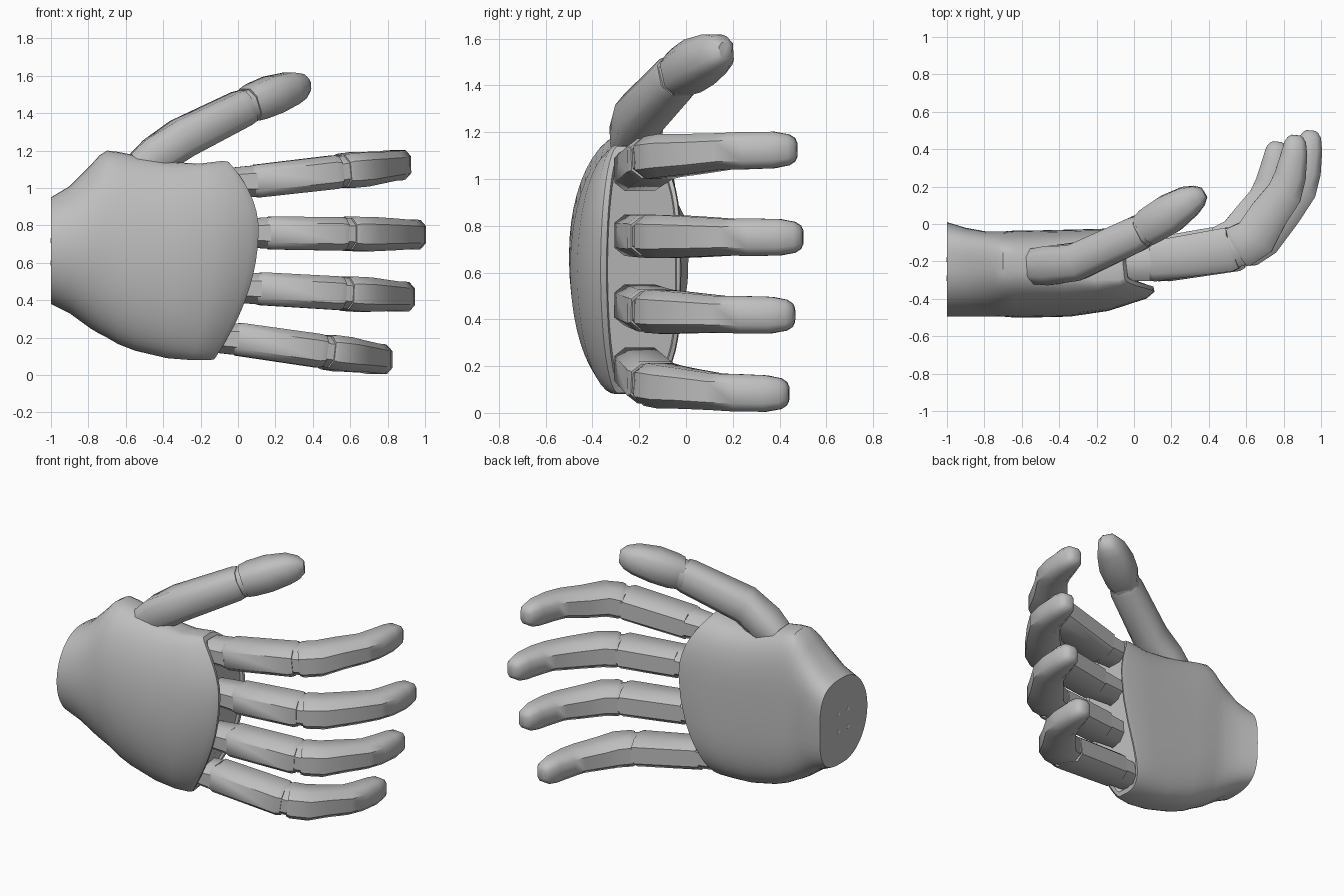
import bpy, bmesh, math
from mathutils import Vector

if "Cube" in bpy.data.objects:
    bpy.data.objects.remove(bpy.data.objects["Cube"])


def material(name, value):
    m = bpy.data.materials.new(name)
    m.use_nodes = True
    col = (value, value, value, 1)
    m.diffuse_color = col
    m.node_tree.nodes["Principled BSDF"].inputs["Base Color"].default_value = col
    return m


GREY = material("grey plastic", 0.52)
PALE = material("pale grey", 0.8)


def loft(name, rings, angle=35, mat=GREY):
    """Skin a list of point rings and cap both ends."""
    bm = bmesh.new()
    rows = [[bm.verts.new(p) for p in r] for r in rings]
    n = len(rows[0])
    for a, b in zip(rows, rows[1:]):
        for i in range(n):
            j = (i + 1) % n
            bm.faces.new((a[i], a[j], b[j], b[i]))
    bm.faces.new(rows[0])
    bm.faces.new(rows[-1])
    bmesh.ops.recalc_face_normals(bm, faces=bm.faces)
    me = bpy.data.meshes.new(name)
    bm.to_mesh(me)
    bm.free()
    me.materials.append(mat)
    ob = bpy.data.objects.new(name, me)
    bpy.context.collection.objects.link(ob)
    bpy.ops.object.select_all(action="DESELECT")
    ob.select_set(True)
    bpy.context.view_layer.objects.active = ob
    bpy.ops.object.shade_smooth_by_angle(angle=math.radians(angle))
    return ob


def palm_ring(x, zlo, zhi, yf, yb, ys, bulge, n=48):
    """Rounded back of the hand (front), flatter palm side (back)."""
    pts = []
    for i in range(n):
        t = 2 * math.pi * i / n
        c, s = math.cos(t), math.sin(t)
        e = 1.0 if c < 0 else 0.62
        z = (zlo + zhi) / 2 + (zhi - zlo) / 2 * math.copysign(abs(s) ** e, s)
        y = ys + (abs(c) ** e) * ((yf if c < 0 else yb) - ys)
        arc = 1 - ((z - 0.78) / (0.44 if z > 0.78 else 0.7)) ** 2
        back = max(0, (y - ys) / (yb - ys)) if c > 0 else 0
        pts.append((x + bulge * (arc - 0.15 * back), y, z))
    return pts


# Palm shell from the wrist to the knuckle rim, with a shallow recessed end
sections = [
    (-1.0, .38, .95, -.495, .01, -.24, 0),
    (-.9, .33, 1.01, -.495, -.02, -.24, 0),
    (-.79, .25, 1.12, -.495, -.04, -.24, 0),
    (-.74, .22, 1.175, -.495, -.04, -.24, 0),
    (-.7, .2, 1.2, -.495, -.04, -.24, 0),
    (-.64, .165, 1.193, -.5, -.035, -.25, 0),
    (-.55, .13, 1.175, -.5, -.035, -.26, 0),
    (-.38, .09, 1.14, -.495, -.03, -.28, .04),
    (-.25, .08, 1.13, -.465, -.025, -.3, .12),
    (-.15, .08, 1.145, -.4, -.02, -.3, .22),
    (-.13, .085, 1.14, -.365, -.025, -.29, .24),
    (-.135, .11, 1.115, -.34, -.04, -.28, .24),
    (-.15, .12, 1.105, -.335, -.045, -.27, .235),
]
loft("palm", [palm_ring(*s) for s in sections])

# Screw dots on the wrist disc
for dy in (-.05, .05):
    for dz in (-.06, .06):
        rings = [[(x, -.24 + dy + .014 * math.cos(k * math.pi / 5),
                   .66 + dz + .014 * math.sin(k * math.pi / 5)) for k in range(10)]
                 for x in (-.999, -1.002)]
        loft("wrist_screw", rings, mat=PALE)


def tube(name, stations, bevel=0.5):
    """Chamfered box section swept along stations of (centre, half height, half depth)."""
    cs = [Vector(s[0]) for s in stations]
    rings = []
    for i, (_, a, b) in enumerate(stations):
        d = (cs[min(i + 1, len(cs) - 1)] - cs[max(i - 1, 0)]).normalized()
        up = (Vector((0, 0, 1)) - d * d.z).normalized()
        side = d.cross(up)
        k = bevel
        shape = [(1, k), (k, 1), (-k, 1), (-1, k), (-1, -k), (-k, -1), (k, -1), (1, -k)]
        rings.append([cs[i] + up * (a * u) + side * (b * v) for u, v in shape])
    return loft(name, rings, 48)


def finger(name, tip_x, base_x, joint_x, z0, z1, tip_y):
    """One finger: knuckle collar, proximal link, hinge and curved fingertip."""
    def at(x, y):
        f = min(1, max(0, (x - base_x) / (tip_x - base_x)))
        return (x, y, z0 + (z1 - z0) * f)

    def link(dx, y):
        return at(base_x + dx, y)

    def hinge(dx, y):
        return at(joint_x + dx, y)

    def end(dx, dy):
        return at(tip_x - dx, tip_y - dy)

    tube(name + "_knuckle", [(link(-.16, -.215), .07, .09), (link(.06, -.2), .085, .105)])
    tube(name + "_proximal", [
        (link(.05, -.2), .08, .1), (link(.06, -.2), .088, .108),
        (hinge(-.035, -.135), .09, .118), (hinge(-.02, -.13), .083, .11)], .6)
    tube(name + "_hinge", [(hinge(-.07, -.142), .084, .108), (hinge(.06, -.1), .084, .108)])
    tube(name + "_tip", [
        (hinge(0, -.13), .085, .108), (hinge(.02, -.118), .092, .117),
        (hinge(.1, -.07), .092, .115), (end(.19, .425), .085, .104),
        (end(.105, .31), .078, .095), (end(.075, .22), .08, .085),
        (end(.053, .1), .078, .07), (end(.047, .035), .066, .057),
        (end(.044, .01), .05, .04), (end(.043, 0), .03, .024)], .57)


finger("index", .91, .04, .55, 1.03, 1.13, .475)
finger("middle", .99, .11, .58, .76, .75, .5)
finger("ring", .93, .06, .565, .465, .415, .465)
finger("little", .81, -.06, .465, .2, .075, .44)

# Thumb: base link, hinge and fingertip
tube("thumb_base", [
    ((-.52, -.225, 1.11), .09, .095), ((-.44, -.22, 1.17), .105, .105),
    ((-.3, -.2, 1.265), .105, .1), ((.02, -.05, 1.425), .095, .095),
    ((.05, -.035, 1.44), .088, .088)], .55)
tube("thumb_hinge", [((0, -.06, 1.415), .087, .088), ((.12, .015, 1.47), .087, .088)])
tube("thumb_tip", [
    ((.06, -.03, 1.445), .09, .09), ((.1, 0, 1.463), .098, .1), ((.19, .055, 1.5), .1, .105),
    ((.29, .12, 1.535), .086, .085), ((.345, .15, 1.545), .065, .06),
    ((.375, .168, 1.548), .035, .03)], .55)
